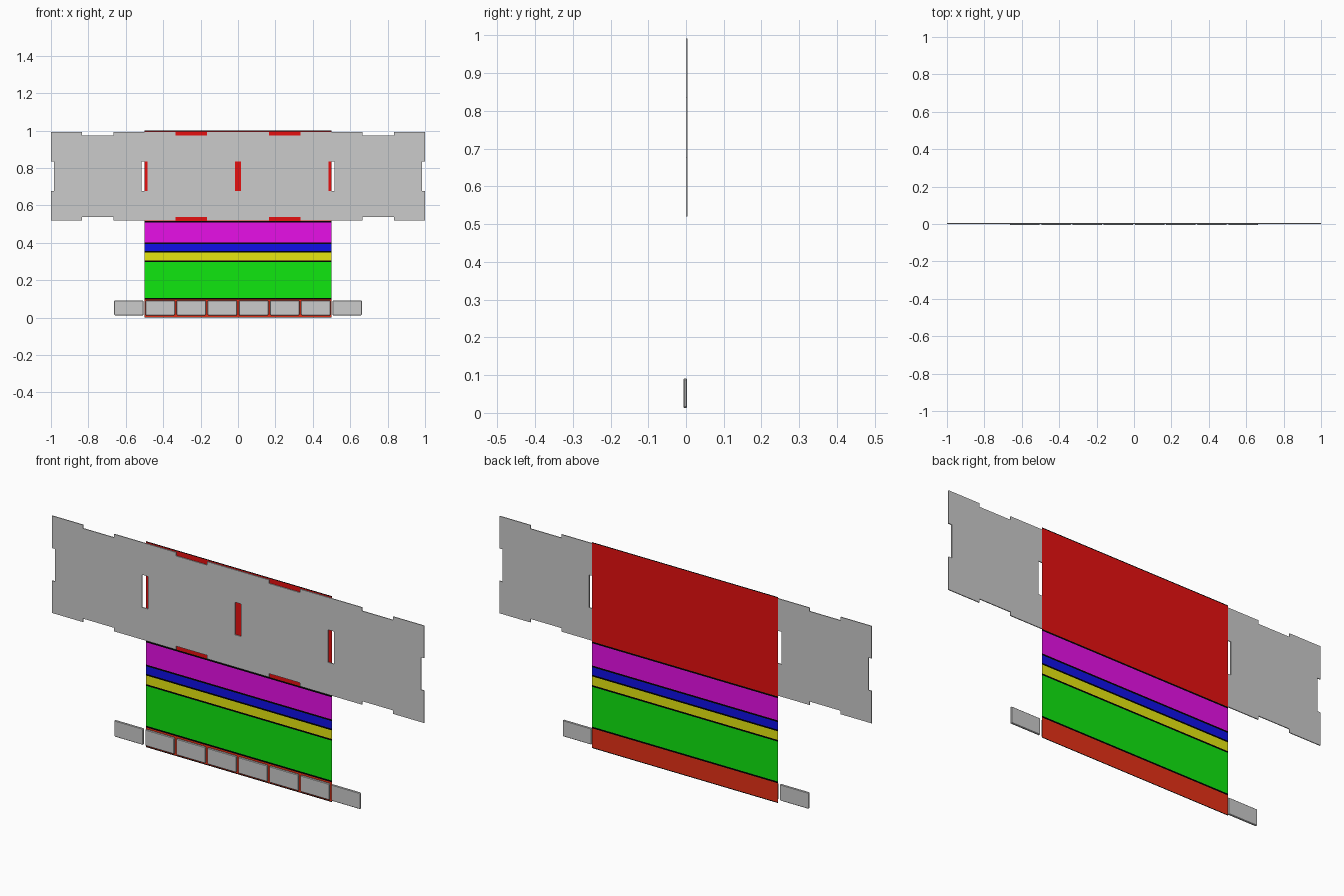
import bpy, bmesh

if "Cube" in bpy.data.objects:
    bpy.data.objects.remove(bpy.data.objects["Cube"])

SHEET_Y = 0.0065


def make_object(name, bm, mat=None):
    mesh = bpy.data.meshes.new(name)
    bm.to_mesh(mesh)
    bm.free()
    ob = bpy.data.objects.new(name, mesh)
    bpy.context.collection.objects.link(ob)
    if mat:
        mesh.materials.append(mat)
    return ob


def material(name, rgb):
    m = bpy.data.materials.new(name)
    m.diffuse_color = (*rgb, 1)
    m.use_nodes = True
    m.node_tree.nodes["Principled BSDF"].inputs["Base Color"].default_value = m.diffuse_color
    return m


def strip(name, z0, z1, mat):
    bm = bmesh.new()
    pts = [(-.5, z0), (.5, z0), (.5, z1), (-.5, z1)]
    bm.faces.new([bm.verts.new((x, SHEET_Y, z)) for x, z in pts])
    return make_object(name, bm, mat)


def slab(name, outline, y_front, y_back):
    # Extrude an x/z outline (counter-clockwise from the front) backwards
    bm = bmesh.new()
    face = bm.faces.new([bm.verts.new((x, y_front, z)) for x, z in outline])
    ext = bmesh.ops.extrude_face_region(bm, geom=[face], use_keep_orig=True)
    verts = [g for g in ext["geom"] if isinstance(g, bmesh.types.BMVert)]
    bmesh.ops.translate(bm, verts=verts, vec=(0, y_back - y_front, 0))
    bmesh.ops.recalc_face_normals(bm, faces=bm.faces)
    return make_object(name, bm)


# Coloured trim sheet bands, with black divider lines between them
bands = [
    ("orange_band", 0.0, 0.1, (.8, .03, .008)),
    ("green_band", 0.1, 0.302, (.005, .8, .005)),
    ("yellow_band", 0.302, 0.352, (.8, .8, .005)),
    ("blue_band", 0.352, 0.397, (.005, .005, .8)),
    ("magenta_band", 0.397, 0.513, (.8, .005, .8)),
    ("red_band", 0.513, 1.0, (.8, .005, .005)),
]
black = material("black", (0, 0, 0))
H = 0.004
for name, z0, z1, rgb in bands:
    strip(name, z0 + H, z1 - H, material(name, rgb))
    strip(name + "_lower_line", max(z0 - H, 0), z0 + H, black)
strip("top_line", 1 - H, 1, black)

# Four wall panels with a notch in the middle of each side
HW, HH, D, NW, NH = 0.25, 0.236, 0.017, 0.0835, 0.079
quarter = [(HW, NH), (HW, HH), (NW, HH), (NW, HH - D)]
right = [(HW - D, -NH), (HW - D, NH)] + quarter
left = [(-x, -z) for x, z in right]
profile = right + left
for i in range(4):
    cx = -0.75 + 0.5 * i
    # Point symmetry leaves two corners to mirror: insert them explicitly
    pts = []
    for x, z in profile:
        if (x, z) == (NW, HH - D):
            pts += [(NW, HH), (NW, HH - D), (-NW, HH - D), (-NW, HH), (-HW, HH), (-HW, NH)]
        elif (x, z) == (-NW, -(HH - D)):
            pts += [(-NW, -HH), (-NW, D - HH), (NW, D - HH), (NW, -HH), (HW, -HH), (HW, -NH)]
        elif abs(x) != NW:
            pts.append((x, z))
    slab(f"wall_panel_{i + 1}", [(cx + x, 0.756 + z) for x, z in pts], 0.0, 0.0042)

# Row of eight rounded bricks along the bottom band
for i in range(8):
    cx = (i - 3.5) / 6
    a, b, c = 0.0785, 0.0395, 0.004
    pts = [(-a + c, -b), (a - c, -b), (a, -b + c), (a, b - c),
           (a - c, b), (-a + c, b), (-a, b - c), (-a, -b + c)]
    brick = slab(f"brick_{i + 1}", [(cx + x, 0.052 + z) for x, z in pts], -0.0065, 0.003)
    bev = brick.modifiers.new("edge_bevel", 'BEVEL')
    bev.width = 0.0025
    bev.segments = 1
    bev.limit_method = 'ANGLE'
    bev.angle_limit = 1.0
